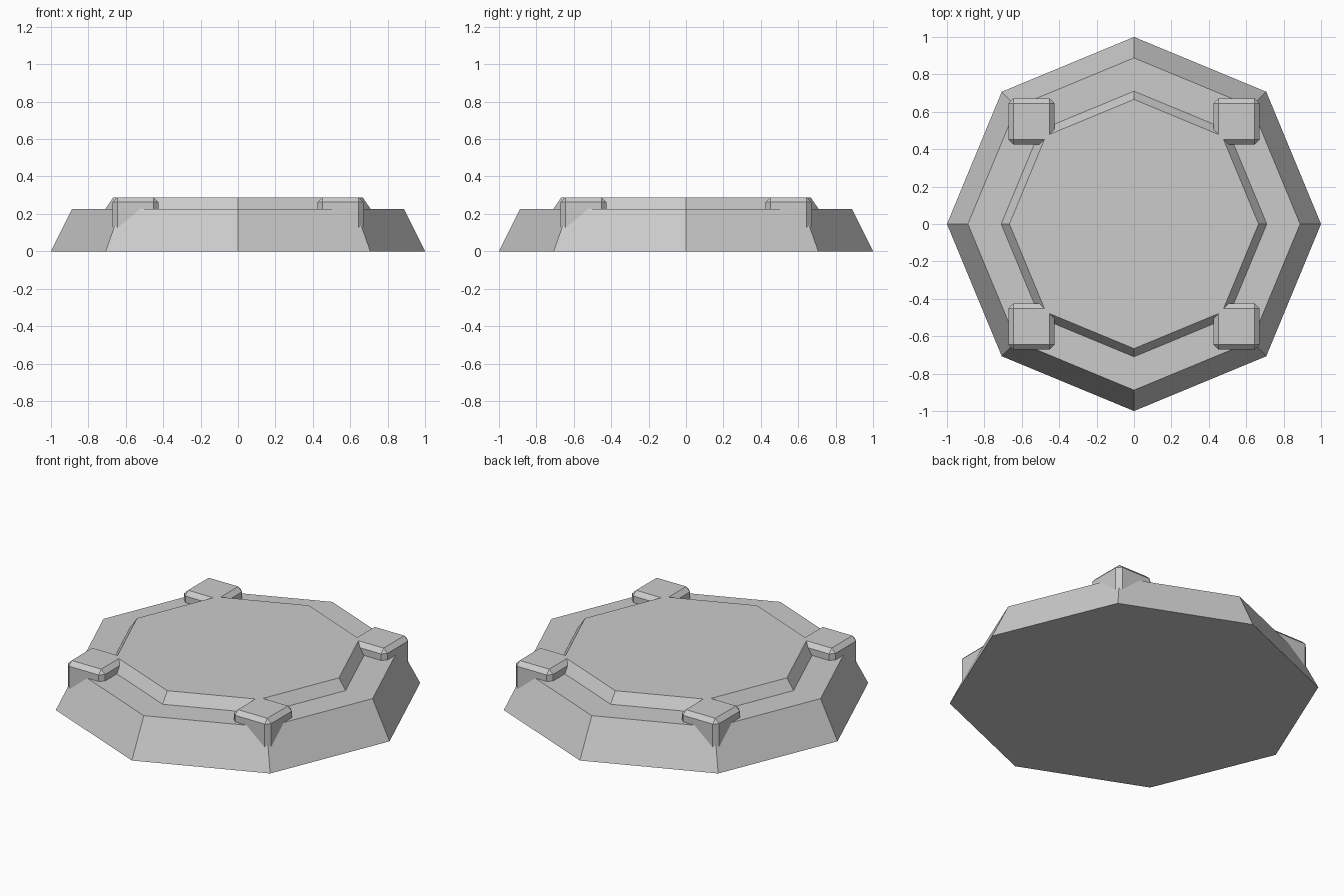
import bpy, bmesh
from math import sin, cos, pi

cube = bpy.data.objects.get("Cube")
if cube:
    bpy.data.objects.remove(cube, do_unlink=True)

grey = bpy.data.materials.new("light_grey")
grey.use_nodes = True
COLOUR = (0.6, 0.6, 0.6, 1)
grey.diffuse_color = COLOUR
grey.node_tree.nodes["Principled BSDF"].inputs["Base Color"].default_value = COLOUR

TOP = 0.289
SIDES = 8


def finish(name, bm):
    bmesh.ops.recalc_face_normals(bm, faces=bm.faces)
    mesh = bpy.data.meshes.new(name)
    bm.to_mesh(mesh)
    bm.free()
    mesh.materials.append(grey)
    obj = bpy.data.objects.new(name, mesh)
    bpy.context.collection.objects.link(obj)
    return obj


# Stepped octagonal platform: sloped wall, flat ledge, raised deck
bm = bmesh.new()
rings = []
for radius, z in [(1, 0), (0.888, 0.225), (0.71, 0.225), (0.666, TOP)]:
    rings.append([bm.verts.new((radius * cos(2 * pi * i / SIDES),
                                radius * sin(2 * pi * i / SIDES), z))
                  for i in range(SIDES)])
for low, high in zip(rings, rings[1:]):
    for i in range(SIDES):
        j = (i + 1) % SIDES
        bm.faces.new((low[i], low[j], high[j], high[i]))
bm.faces.new(rings[0][::-1])
bm.faces.new(rings[-1])
finish("platform", bm)

# Chamfered corner posts, sunk into the wall and level with the deck
WIDTH, BOTTOM, CENTRE = 0.245, 0.09, 0.548
for y_name, y in (("front", -1), ("back", 1)):
    for x_name, x in (("right", -1), ("left", 1)):
        bm = bmesh.new()
        bmesh.ops.create_cube(bm, size=1)
        bmesh.ops.scale(bm, vec=(WIDTH, WIDTH, TOP - BOTTOM), verts=bm.verts)
        bmesh.ops.translate(bm, verts=bm.verts,
                            vec=(x * CENTRE, y * CENTRE, (TOP + BOTTOM) / 2))
        edges = [e for e in bm.edges if max(v.co.z for v in e.verts) > BOTTOM + 0.01]
        bmesh.ops.bevel(bm, geom=edges, offset=0.025, segments=1,
                        affect='EDGES', clamp_overlap=True)
        finish(f"{y_name}_{x_name}_post", bm)
